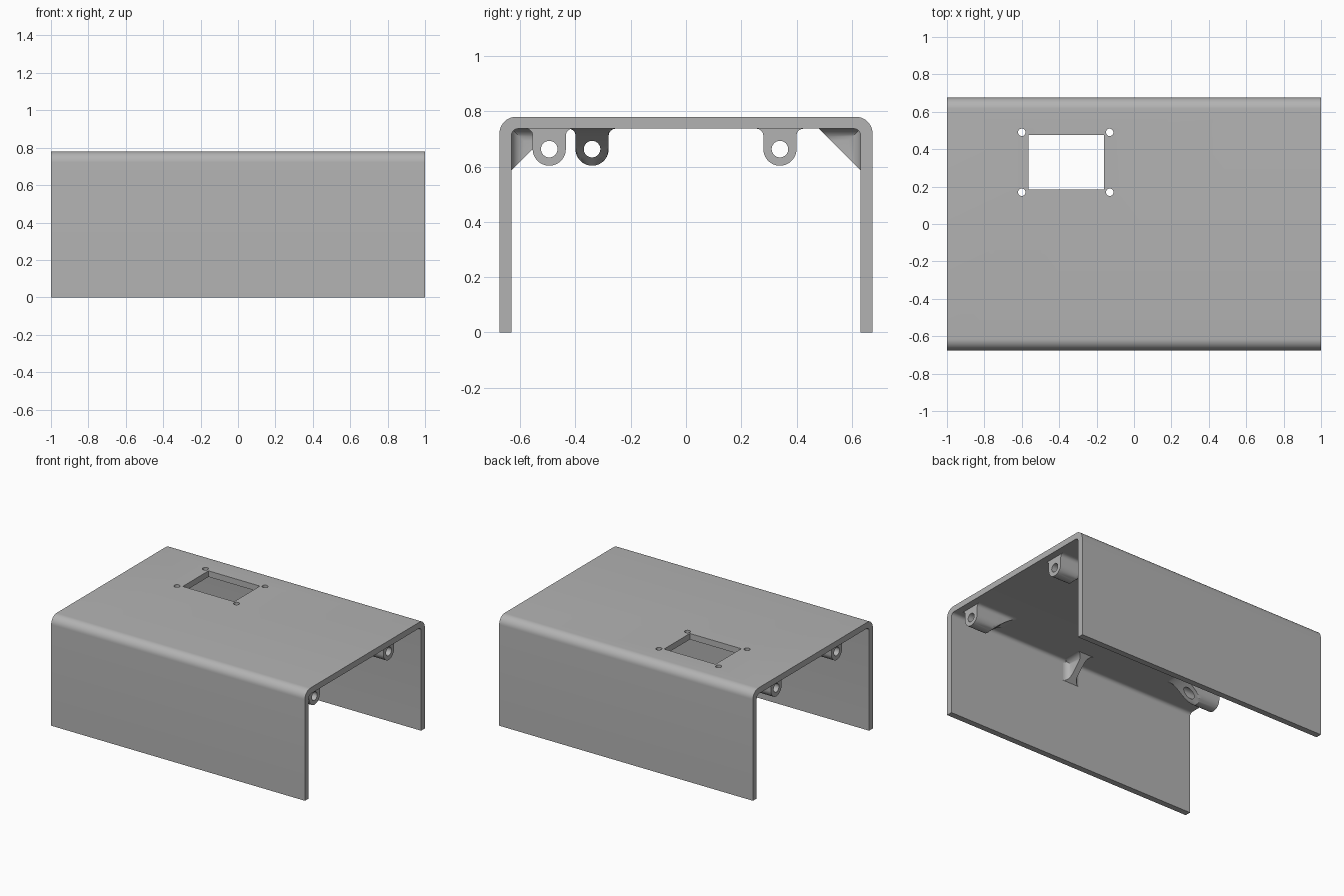
import bpy, bmesh
from math import sin, cos, pi

old = bpy.data.objects.get("Cube")
if old:
    bpy.data.objects.remove(old, do_unlink=True)

grey = bpy.data.materials.new("plain grey")
grey.use_nodes = True
COLOUR = (0.45, 0.45, 0.45, 1)
grey.diffuse_color = COLOUR
grey.node_tree.nodes["Principled BSDF"].inputs["Base Color"].default_value = COLOUR

W, H, T = 0.675, 0.78, 0.043        # half width, height, wall thickness
CEIL, WALL = H - T, W - T           # inner faces
SINK = 0.015                        # how far ribs and lugs are buried in the shell


def loft(name, rings):
    """Closed solid through a list of equal-length rings of points."""
    bm = bmesh.new()
    loops = [[bm.verts.new(p) for p in ring] for ring in rings]
    for a, b in zip(loops, loops[1:]):
        for i in range(len(a)):
            j = (i + 1) % len(a)
            bm.faces.new((a[i], a[j], b[j], b[i]))
    bm.faces.new(loops[0])
    bm.faces.new(loops[-1])
    bmesh.ops.remove_doubles(bm, verts=bm.verts, dist=1e-5)
    bmesh.ops.recalc_face_normals(bm, faces=bm.faces)
    mesh = bpy.data.meshes.new(name)
    bm.to_mesh(mesh)
    bm.free()
    mesh.materials.append(grey)
    ob = bpy.data.objects.new(name, mesh)
    bpy.context.collection.objects.link(ob)
    return ob


def activate(ob):
    bpy.ops.object.select_all(action='DESELECT')
    ob.select_set(True)
    bpy.context.view_layer.objects.active = ob


def cut(ob, cutter):
    cutter.hide_render = True
    mod = ob.modifiers.new("cut", 'BOOLEAN')
    mod.operation, mod.solver, mod.object = 'DIFFERENCE', 'EXACT', cutter
    activate(ob)
    bpy.ops.object.modifier_apply(modifier=mod.name)
    bpy.data.objects.remove(cutter, do_unlink=True)


def smooth(ob):
    activate(ob)
    bpy.ops.object.shade_smooth_by_angle(angle=pi / 6)


def arc(cx, cz, r, a0, a1, n):
    return [(cx + r * cos(a0 + (a1 - a0) * i / n), cz + r * sin(a0 + (a1 - a0) * i / n))
            for i in range(n + 1)]


def rod(r, place, n=32):
    """Cutter whose two end rings come from place(end, u, v)."""
    ring = arc(0, 0, r, 0, 2 * pi * (n - 1) / n, n - 1)
    return loft("cutter", [[place(e, u, v) for u, v in ring] for e in (-1, 1)])


# Folded cover: rounded U profile run along x
RO, RI = 0.06, 0.025
profile = [(W, 0)] + arc(W - RO, H - RO, RO, 0, pi / 2, 10)
profile += arc(RO - W, H - RO, RO, pi / 2, pi, 10) + [(-W, 0), (-WALL, 0)]
profile += arc(RI - WALL, CEIL - RI, RI, pi, pi / 2, 8)
profile += arc(WALL - RI, CEIL - RI, RI, pi / 2, 0, 8) + [(WALL, 0)]
cover = loft("cover", [[(x, y, z) for y, z in profile] for x in (-1, 1)])

# Rectangular window and its four screw holes
X0, X1, Y0, Y1 = -0.565, -0.16, 0.185, 0.475
cut(cover, loft("cutter", [[(X0, Y0, z), (X1, Y0, z), (X1, Y1, z), (X0, Y1, z)]
                           for z in (H - 0.1, H + 0.1)]))
for hx in (-0.6, -0.13):
    for hy in (0.17, 0.49):
        cut(cover, rod(0.02, lambda e, u, v: (hx + u, hy + v, H + 0.1 * e), 24))
smooth(cover)

# Screw lugs: rounded tab with a sloping tail under the ceiling
R, DROP, FIL = 0.06, 0.074, 0.025
half = arc(R + FIL, FIL, FIL, -pi / 2, -pi, 6)
tab = [(R + FIL, -SINK)] + half + arc(0, DROP, R, 0, pi, 24)
tab += [(-u, v) for u, v in reversed(half)] + [(-R - FIL, -SINK)]
FLAT, LENGTH, INSET = 0.14, 0.34, 0.05


def depth(d):
    t = min(1, max(0, (d - FLAT) / (LENGTH - FLAT)))
    return (DROP + R + 0.004) * (1 - t) ** 1.5 - 0.004


def lug(name, end, y):
    steps = [0] + [FLAT + (LENGTH - FLAT) * i / 12 for i in range(13)]
    ob = loft(name, [[(end * (1 - INSET - d), y + u, CEIL - min(v, depth(d)))
                      for u, v in tab] for d in steps])
    cut(ob, rod(0.03, lambda e, u, v: (end * (0.8 + 0.4 * e), y + u, CEIL - DROP + v)))
    smooth(ob)


lug("left_front_lug", 1, -0.495)
lug("left_back_lug", 1, 0.34)
lug("right_front_lug", -1, -0.34)
lug("right_back_lug", -1, 0.34)

# Corner gussets: triangular web with fillets into wall and ceiling
LEG, WEB, GR = 0.15, 0.022, 0.045


def gusset(name, side):
    flare = []
    for i in range(9):
        a = pi / 2 * i / 8
        flare.append((WEB + GR * (1 - sin(a)), GR * (1 - cos(a))))
    flare.append((WEB, LEG / 2))
    slices = [(-x, h) for x, h in flare] + [(x, h) for x, h in reversed(flare)]
    rings = []
    for x, h in slices:
        shape = [(-SINK, -SINK), (LEG, -SINK), (LEG, 0), (LEG - h, h), (h, h),
                 (h, LEG - h), (0, LEG), (-SINK, LEG)]
        rings.append([(x, side * (WALL - u), CEIL - v) for u, v in shape])
    smooth(loft(name, rings))


gusset("front_gusset", -1)
gusset("back_gusset", 1)
